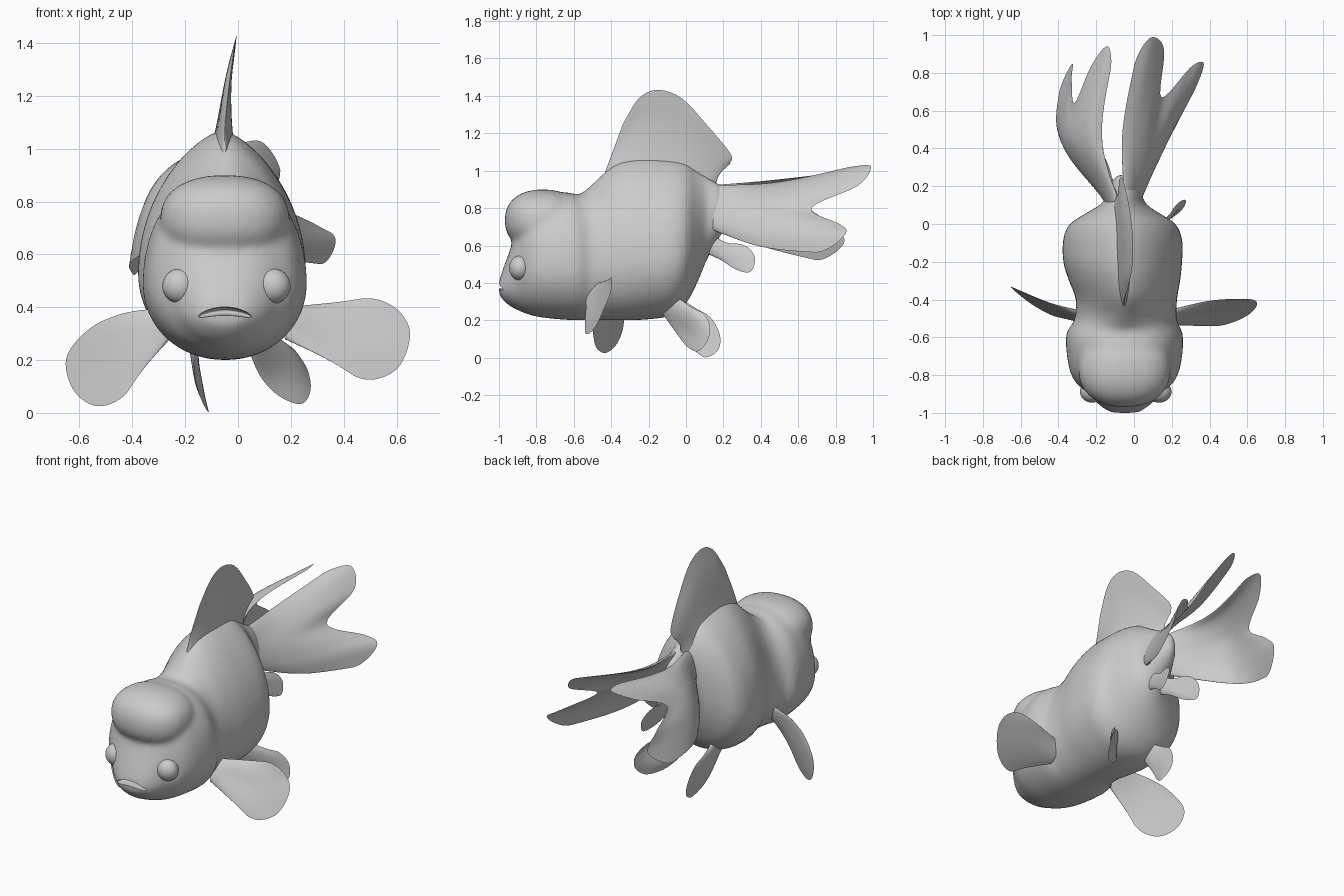
import bpy, bmesh, math
from mathutils import Vector

cube = bpy.data.objects.get("Cube")
if cube:
    bpy.data.objects.remove(cube, do_unlink=True)

grey = bpy.data.materials.new("plain_grey")
grey.use_nodes = True
grey.diffuse_color = (0.6, 0.6, 0.6, 1)
grey.node_tree.nodes["Principled BSDF"].inputs["Base Color"].default_value = (0.6, 0.6, 0.6, 1)

MID = -0.05  # the body's centre plane


def make_object(name, bm):
    bmesh.ops.recalc_face_normals(bm, faces=bm.faces)
    mesh = bpy.data.meshes.new(name)
    bm.to_mesh(mesh)
    bm.free()
    mesh.materials.append(grey)
    obj = bpy.data.objects.new(name, mesh)
    bpy.context.collection.objects.link(obj)
    return obj


def smooth(obj, angle=60):
    bpy.ops.object.select_all(action='DESELECT')
    obj.select_set(True)
    bpy.context.view_layer.objects.active = obj
    bpy.ops.object.shade_smooth_by_angle(angle=math.radians(angle))


def apply_modifiers(obj):
    bpy.context.view_layer.objects.active = obj
    for mod in list(obj.modifiers):
        bpy.ops.object.modifier_apply(modifier=mod.name)


def spline(points, u):
    """Point on a smooth curve through the control points, u from 0 to 1."""
    last = len(points) - 1
    i = min(int(u * last), last - 1)
    f = u * last - i
    b, c = points[i], points[i + 1]
    a = points[i - 1] if i > 0 else b * 2 - c
    d = points[i + 2] if i + 2 <= last else c * 2 - b
    return (b * 2 + (c - a) * f + (a * 2 - b * 5 + c * 4 - d) * f ** 2
            + (b * 3 - a - c * 3 + d) * f ** 3) / 2


def signed_power(value, power):
    return math.copysign(abs(value) ** power, value)


def add_ellipsoid(bm, center, radii, box=1.0):
    """Ellipsoid, made boxier as box falls below one."""
    ball = bmesh.ops.create_uvsphere(bm, u_segments=32, v_segments=20, radius=1)
    for v in ball["verts"]:
        n = v.co.normalized()
        v.co = [c + r * signed_power(k, box) for c, r, k in zip(center, radii, n)]


def fin(name, root_start, root_end, mids, tips, thick=0.012, flare=0.015,
        across=40, along=14, rounding=0.3):
    """Lens-shaped fin: a sheet swept from its root through mids to rounded tips."""
    a, b = Vector(root_start), Vector(root_end)
    mids, tips = [Vector(p) for p in mids], [Vector(p) for p in tips]
    grid = []
    for i in range(across + 1):
        s = (1 - math.cos(math.pi * i / across)) / 2
        rib = [a.lerp(b, s), spline(mids, s), spline(tips, s)]
        reach = 1 - rounding * (1 - math.sqrt(1 - abs(2 * s - 1) ** 4))
        grid.append([spline(rib, reach * j / along) for j in range(along + 1)])
    bm = bmesh.new()
    for side in (-1, 1):
        verts = []
        for i in range(across + 1):
            column = []
            for j in range(along + 1):
                du = grid[min(i + 1, across)][j] - grid[max(i - 1, 0)][j]
                dv = grid[i][min(j + 1, along)] - grid[i][max(j - 1, 0)]
                t = j / along
                bulge = math.sin(math.pi * i / across) * (1 - t ** 4)
                depth = bulge * (thick * (1 - t / 2) + flare * (1 - t) ** 4)
                column.append(bm.verts.new(grid[i][j] + du.cross(dv).normalized() * depth * side))
            verts.append(column)
        for i in range(across):
            for j in range(along):
                bm.faces.new((verts[i][j], verts[i + 1][j], verts[i + 1][j + 1], verts[i][j + 1]))
    bmesh.ops.remove_doubles(bm, verts=bm.verts, dist=0.0003)
    smooth(make_object(name, bm))


# Body sections: y, bottom, top, half width, centre x
sections = [Vector(row) for row in (
    (-1.0, .34, .41, .07, MID), (-.98, .31, .47, .105, MID), (-.94, .275, .58, .155, MID),
    (-.89, .25, .73, .205, MID), (-.84, .23, .82, .258, MID), (-.77, .215, .865, .292, MID),
    (-.65, .203, .885, .31, MID), (-.57, .2, .875, .305, MID), (-.51, .2, .92, .272, -.045),
    (-.4, .2, 1.02, .268, -.04), (-.3, .2, 1.06, .295, -.05), (-.2, .205, 1.07, .315, -.06),
    (-.08, .225, 1.06, .315, -.06), (0, .29, 1.04, .28, -.06), (.06, .4, 1.0, .19, -.06),
    (.11, .52, .97, .115, -.055), (.17, .63, .935, .09, -.05), (.22, .7, .9, .06, -.06),
    (.26, .77, .87, .02, -.07))]
bm = bmesh.new()
rings, SIDES, STEPS = [], 48, 72
for step in range(STEPS + 1):
    y, low, high, half, cx = spline(sections, step / STEPS)
    back = min(max((y + .59) / .12, 0), 1)  # blends from head shape to body shape
    wide = low + (high - low) * (0.42 - 0.05 * back)
    pinch = 0.8 + 0.58 * back
    ring = []
    for k in range(SIDES):
        angle = math.tau * k / SIDES
        c, s = math.cos(angle), math.sin(angle)
        x = cx + half * signed_power(c, pinch if s > 0 else 0.95)
        ring.append(bm.verts.new((x, y, wide + s * ((high - wide) if s > 0 else (wide - low)))))
    rings.append(ring)
for r, q in zip(rings, rings[1:]):
    for k in range(SIDES):
        n = (k + 1) % SIDES
        bm.faces.new((r[k], r[n], q[n], q[k]))
bm.faces.new(rings[0])
bm.faces.new(rings[-1])
# Swollen forehead, fused into the body
add_ellipsoid(bm, (MID, -.765, .735), (.245, .205, .165), 0.88)
body = make_object("body", bm)
remesh = body.modifiers.new("fuse", 'REMESH')
remesh.mode, remesh.voxel_size = 'VOXEL', 0.016
soften = body.modifiers.new("soften", 'SMOOTH')
soften.iterations, soften.factor = 8, 0.5
apply_modifiers(body)

# Down-turned mouth carved into the snout
bm = bmesh.new()
add_ellipsoid(bm, (MID, -1.0, .385), (.108, .06, .016))
for v in bm.verts:
    v.co.z -= 2 * (v.co.x - MID) ** 2
cutter = make_object("mouth_cutter", bm)
cutter.hide_render = True
carve = body.modifiers.new("mouth", 'BOOLEAN')
carve.operation, carve.object = 'DIFFERENCE', cutter
apply_modifiers(body)
bpy.data.objects.remove(cutter, do_unlink=True)
smooth(body, 45)

# Bulging eyes
for name, x in (("right_eye", -.22), ("left_eye", .133)):
    bm = bmesh.new()
    add_ellipsoid(bm, (x, -.888, .48), (.066, .058, .066))
    smooth(make_object(name, bm))

# Tall back fin
fin("dorsal_fin", (-.05, -.46, .92), (-.08, .15, .9),
    [(-.05, -.4, 1.08), (-.045, -.29, 1.2), (-.04, -.18, 1.23), (-.045, -.06, 1.2),
     (-.055, .05, 1.13), (-.07, .14, 1.04), (-.08, .18, .98)],
    [(-.03, -.33, 1.27), (-.012, -.25, 1.39), (-.005, -.15, 1.432), (-.01, -.02, 1.385),
     (-.03, .12, 1.235), (-.06, .24, 1.09), (-.08, .24, 1.04)], 0.018, 0.05, rounding=0.06)

# Forked twin tail
fin("left_tail_fin", (-.05, .12, .92), (.02, .12, .69),
    [(-.06, .5, .94), (0, .5, .91), (.05, .46, .86), (.09, .42, .8),
     (.13, .42, .74), (.165, .43, .66), (.17, .42, .59)],
    [(.03, .98, 1.045), (.1, 1.005, 1.025), (.16, .92, .92), (.145, .67, .8),
     (.3, .83, .71), (.375, .865, .66), (.37, .8, .555)], 0.012, 0.025, across=56, rounding=0.15)
fin("right_tail_fin", (-.09, .12, .92), (-.13, .12, .69),
    [(-.17, .48, .95), (-.22, .48, .94), (-.27, .46, .9), (-.31, .42, .84),
     (-.35, .43, .76), (-.38, .45, .67), (-.395, .46, .58)],
    [(-.1, .95, 1.01), (-.145, .955, .99), (-.23, .83, .92), (-.315, .64, .83),
     (-.33, .77, .72), (-.325, .86, .62), (-.385, .79, .5)], 0.012, 0.025, across=56, rounding=0.15)

# Paddle fins behind the head
fin("left_pectoral_fin", (.18, -.46, .4), (.18, -.53, .28),
    [(.38, -.41, .42), (.38, -.44, .37), (.38, -.47, .3), (.38, -.51, .23), (.36, -.54, .19)],
    [(.58, -.39, .45), (.635, -.4, .36), (.65, -.43, .28), (.61, -.48, .17), (.52, -.54, .085)])
fin("right_pectoral_fin", (-.26, -.47, .4), (-.26, -.52, .28),
    [(-.44, -.42, .375), (-.44, -.43, .32), (-.42, -.45, .25), (-.39, -.48, .19), (-.37, -.5, .15)],
    [(-.62, -.35, .3), (-.655, -.33, .2), (-.625, -.36, .09), (-.55, -.42, .025), (-.46, -.48, .01)])

# Belly fins
fin("left_pelvic_fin", (.03, -.15, .27), (.1, -.04, .32),
    [(.09, -.05, .13), (.14, 0, .14), (.18, .03, .18), (.2, .05, .22), (.18, .04, .265)],
    [(.2, .03, .02), (.25, .07, .035), (.275, .115, .09), (.265, .13, .16), (.23, .12, .23)])
fin("right_pelvic_fin", (-.17, -.13, .27), (-.17, -.03, .32),
    [(-.16, -.02, .12), (-.155, .03, .12), (-.155, .06, .17), (-.16, .07, .22), (-.165, .06, .26)],
    [(-.125, .06, .01), (-.11, .11, 0), (-.12, .17, .04), (-.135, .185, .11), (-.15, .16, .21)])

# Small paired fins under the tail
for name, side in (("left_anal_fin", 1), ("right_anal_fin", -1)):
    def at(x, y, z):
        return (MID - .01 + side * x, y, z)
    fin(name, at(.03, .08, .57), at(.03, .14, .66),
        [at(.06, .19, .52), at(.07, .23, .53), at(.07, .25, .57), at(.05, .22, .615)],
        [at(.1, .28, .455), at(.12, .345, .46), at(.11, .37, .53), at(.08, .34, .61)])
